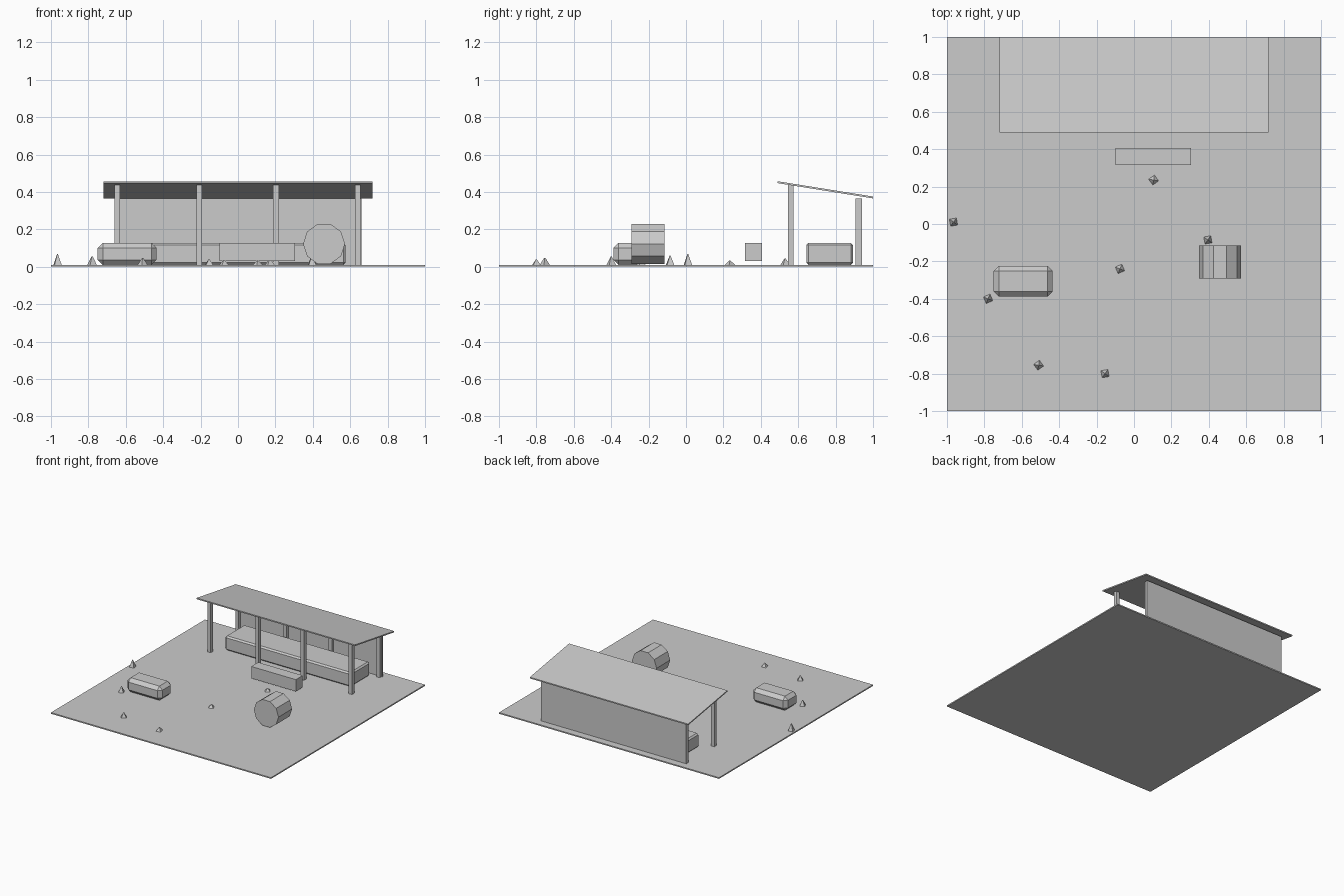
import bpy, bmesh, math
from mathutils import Matrix, Vector

if "Cube" in bpy.data.objects:
    bpy.data.objects.remove(bpy.data.objects["Cube"], do_unlink=True)

GREY = (0.6, 0.6, 0.6, 1.0)
grey = bpy.data.materials.new("plain_grey")
grey.use_nodes = True
grey.diffuse_color = GREY
bsdf = next(n for n in grey.node_tree.nodes if n.type == 'BSDF_PRINCIPLED')
bsdf.inputs["Base Color"].default_value = GREY


def finish(name, bm):
    bmesh.ops.recalc_face_normals(bm, faces=bm.faces)
    mesh = bpy.data.meshes.new(name)
    bm.to_mesh(mesh)
    bm.free()
    mesh.materials.append(grey)
    obj = bpy.data.objects.new(name, mesh)
    bpy.context.collection.objects.link(obj)
    return obj


def box(name, x, y, z, chamfer=0):
    """Box between (min, max) pairs, optionally with flat chamfered edges."""
    bm = bmesh.new()
    bmesh.ops.create_cube(bm, size=1)
    for v in bm.verts:
        v.co = Vector([(a + b) / 2 + c * (b - a) for (a, b), c in zip((x, y, z), v.co)])
    if chamfer:
        bmesh.ops.bevel(bm, geom=bm.edges[:], offset=chamfer, segments=1,
                        profile=0.5, affect='EDGES')
    return finish(name, bm)


def cone(name, sides, r1, r2, depth, matrix):
    bm = bmesh.new()
    bmesh.ops.create_cone(bm, cap_ends=True, segments=sides, radius1=r1,
                          radius2=r2, depth=depth, matrix=matrix)
    return finish(name, bm)


FLOOR = 0.01
box("ground", (-1, 1), (-1, 1), (0, FLOOR))

# Open shed: back wall, two rows of posts, sloping roof
box("back_wall", (-0.66, 0.66), (0.93, 0.94), (FLOOR, 0.365))
for i, x in enumerate((-0.645, -0.208, 0.203, 0.64)):
    for row, y, top in (("front", 0.56, 0.44), ("back", 0.922, 0.365)):
        box(f"{row}_post_{i + 1}", (x - 0.015, x + 0.015), (y - 0.015, y + 0.015), (FLOOR, top))
roof = box("roof", (-0.72, 0.72), (0.49, 1.0), (-0.01, 0))
for v in roof.data.vertices:
    v.co.z += 0.457 - (v.co.y - 0.49) * 0.16

# Bedding, feed trough and bales
box("bedding_platform", (-0.57, 0.575), (0.643, 0.893), (FLOOR, 0.127), 0.012)
box("feed_trough", (-0.10, 0.305), (0.315, 0.405), (0.03, 0.127))
box("square_bale", (-0.75, -0.435), (-0.388, -0.225), (FLOOR, 0.127), 0.027)
cone("round_bale", 10, 0.112, 0.112, 0.176,
     Matrix.Translation((0.46, -0.203, 0.122)) @ Matrix.Rotation(math.pi / 2, 4, 'X')
     @ Matrix.Rotation(math.pi / 2, 4, 'Z'))

# Grass tufts: x, y, top height
tufts = [(-0.965, 0.01, 0.067), (-0.78, -0.40, 0.055), (-0.51, -0.755, 0.048),
         (-0.155, -0.80, 0.04), (-0.075, -0.24, 0.035), (0.105, 0.235, 0.033),
         (0.395, -0.085, 0.06), (0.17, 0.53, 0.045)]
for i, (x, y, top) in enumerate(tufts):
    cone(f"grass_tuft_{i + 1}", 4, 0.027, 0.003, top - FLOOR,
         Matrix.Translation((x, y, (top + FLOOR) / 2))
         @ Matrix.Rotation(math.radians(55 + 13 * (i % 3)), 4, 'Z'))
